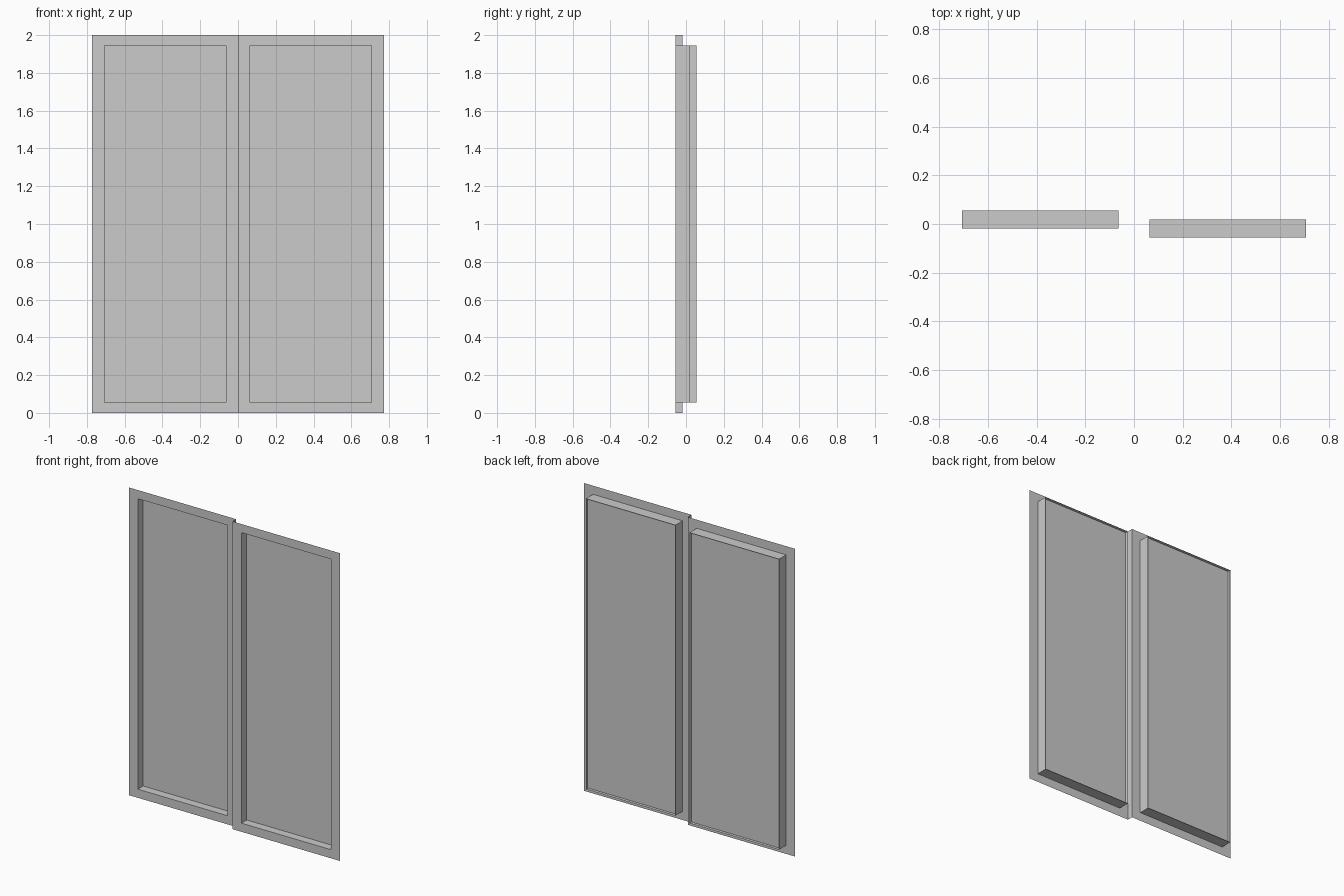
import bpy, bmesh

if "Cube" in bpy.data.objects:
    bpy.data.objects.remove(bpy.data.objects["Cube"], do_unlink=True)

GREY = (0.6, 0.6, 0.6, 1)
grey = bpy.data.materials.new("plain_grey")
grey.use_nodes = True
grey.diffuse_color = GREY
grey.node_tree.nodes["Principled BSDF"].inputs["Base Color"].default_value = GREY

WIDTH, HEIGHT = 0.772, 2.0
MARGIN_X, MARGIN_Z = 0.064, 0.056
WALL_DEPTH, PANEL_DEPTH = 0.074, 0.054
FRONT, STEP = -0.056, 0.038


def make_sheet(name, build):
    """Build one thin sheet object from a bmesh function."""
    bm = bmesh.new()
    build(bm)
    mesh = bpy.data.meshes.new(name)
    bm.to_mesh(mesh)
    bm.free()
    mesh.materials.append(grey)
    obj = bpy.data.objects.new(name, mesh)
    bpy.context.collection.objects.link(obj)
    return obj


def ring(bm, x0, x1, z0, z1, y):
    return [bm.verts.new((x, y, z)) for x, z in ((x0, z0), (x1, z0), (x1, z1), (x0, z1))]


def bridge(bm, a, b):
    for i in range(4):
        j = (i + 1) % 4
        bm.faces.new((a[i], a[j], b[j], b[i]))


def door(side, x0, y):
    x1 = x0 + WIDTH
    inner = (x0 + MARGIN_X, x1 - MARGIN_X, MARGIN_Z, HEIGHT - MARGIN_Z)

    # Flat front frame, with walls running back from its opening
    def frame(bm):
        outer = ring(bm, x0, x1, 0, HEIGHT, y)
        opening = ring(bm, *inner, y)
        middle = ring(bm, *inner, y + PANEL_DEPTH)
        back = ring(bm, *inner, y + WALL_DEPTH)
        bridge(bm, outer, opening)
        bridge(bm, opening, middle)
        bridge(bm, middle, back)

    # Panel set a little inside the rear edge of the walls
    def panel(bm):
        bm.faces.new(ring(bm, *inner, y + PANEL_DEPTH))

    make_sheet(side + "_door_frame", frame)
    make_sheet(side + "_door_panel", panel)


door("left", 0, FRONT)
door("right", -WIDTH, FRONT + STEP)


# Narrow upright strip joining the two staggered frames
def strip(bm):
    bm.faces.new([bm.verts.new((0, y, z)) for y, z in (
        (FRONT, 0), (FRONT + STEP, 0), (FRONT + STEP, HEIGHT), (FRONT, HEIGHT))])


make_sheet("centre_strip", strip)
